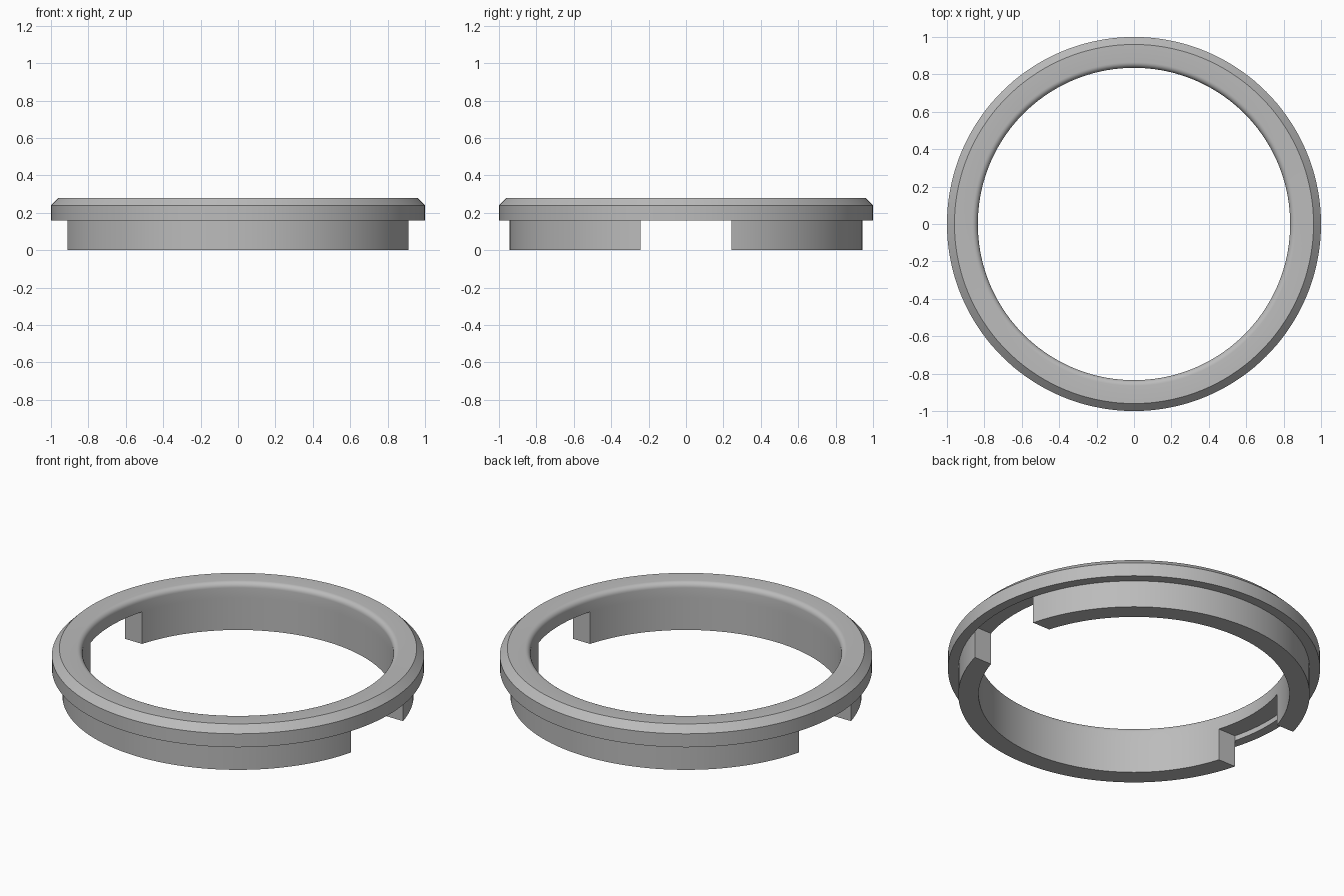
import bpy, bmesh, math

cube = bpy.data.objects.get("Cube")
if cube:
    bpy.data.objects.remove(cube)

SEGMENTS = 144
BORE, SKIRT, RIM = 0.835, 0.944, 1.0   # radii
LIP_Z, RECESS_Z, TOP = 0.16, 0.19, 0.28
GAP = 0.243                            # half width of the side gaps

grey = bpy.data.materials.new("plain_grey")
grey.use_nodes = True
colour = (0.5, 0.5, 0.5, 1)
grey.diffuse_color = colour
grey.node_tree.nodes["Principled BSDF"].inputs["Base Color"].default_value = colour


def lathe(profile):
    """Sweep a closed (radius, height) profile around z."""
    bm = bmesh.new()
    rings = []
    for i in range(SEGMENTS):
        a = 2 * math.pi * i / SEGMENTS
        rings.append([bm.verts.new((r * math.cos(a), r * math.sin(a), z)) for r, z in profile])
    n = len(profile)
    for i, ring in enumerate(rings):
        after = rings[(i + 1) % SEGMENTS]
        for j in range(n):
            k = (j + 1) % n
            bm.faces.new((ring[j], after[j], after[k], ring[k]))
    return bm


def finish(bm, name):
    bmesh.ops.recalc_face_normals(bm, faces=bm.faces)
    mesh = bpy.data.meshes.new(name)
    bm.to_mesh(mesh)
    bm.free()
    mesh.materials.append(grey)
    obj = bpy.data.objects.new(name, mesh)
    bpy.context.collection.objects.link(obj)
    bpy.ops.object.select_all(action="DESELECT")
    obj.select_set(True)
    bpy.context.view_layer.objects.active = obj
    bpy.ops.object.shade_smooth_by_angle(angle=math.radians(30))


# Rim: chamfered outside, rounded bore edge, stepped underside
fillet = 0.03
rounded = [(BORE + fillet * (1 - math.cos(t)), TOP - fillet * (1 - math.sin(t)))
           for t in (math.radians(15 * i) for i in range(7))]
finish(lathe([(BORE, RECESS_Z)] + rounded +
             [(0.96, TOP), (RIM, 0.24), (RIM, LIP_Z), (SKIRT, LIP_Z), (SKIRT, RECESS_Z)]), "rim")

# Skirt: a tube cut into two arcs with straight parallel ends
for name, side in (("front_skirt", -1), ("back_skirt", 1)):
    bm = lathe([(BORE, 0), (SKIRT, 0), (SKIRT, RECESS_Z), (BORE, RECESS_Z)])
    bmesh.ops.bisect_plane(bm, geom=bm.verts[:] + bm.edges[:] + bm.faces[:],
                           plane_co=(0, side * GAP, 0), plane_no=(0, side, 0), clear_inner=True)
    bmesh.ops.holes_fill(bm, edges=[e for e in bm.edges if e.is_boundary], sides=0)
    finish(bm, name)
